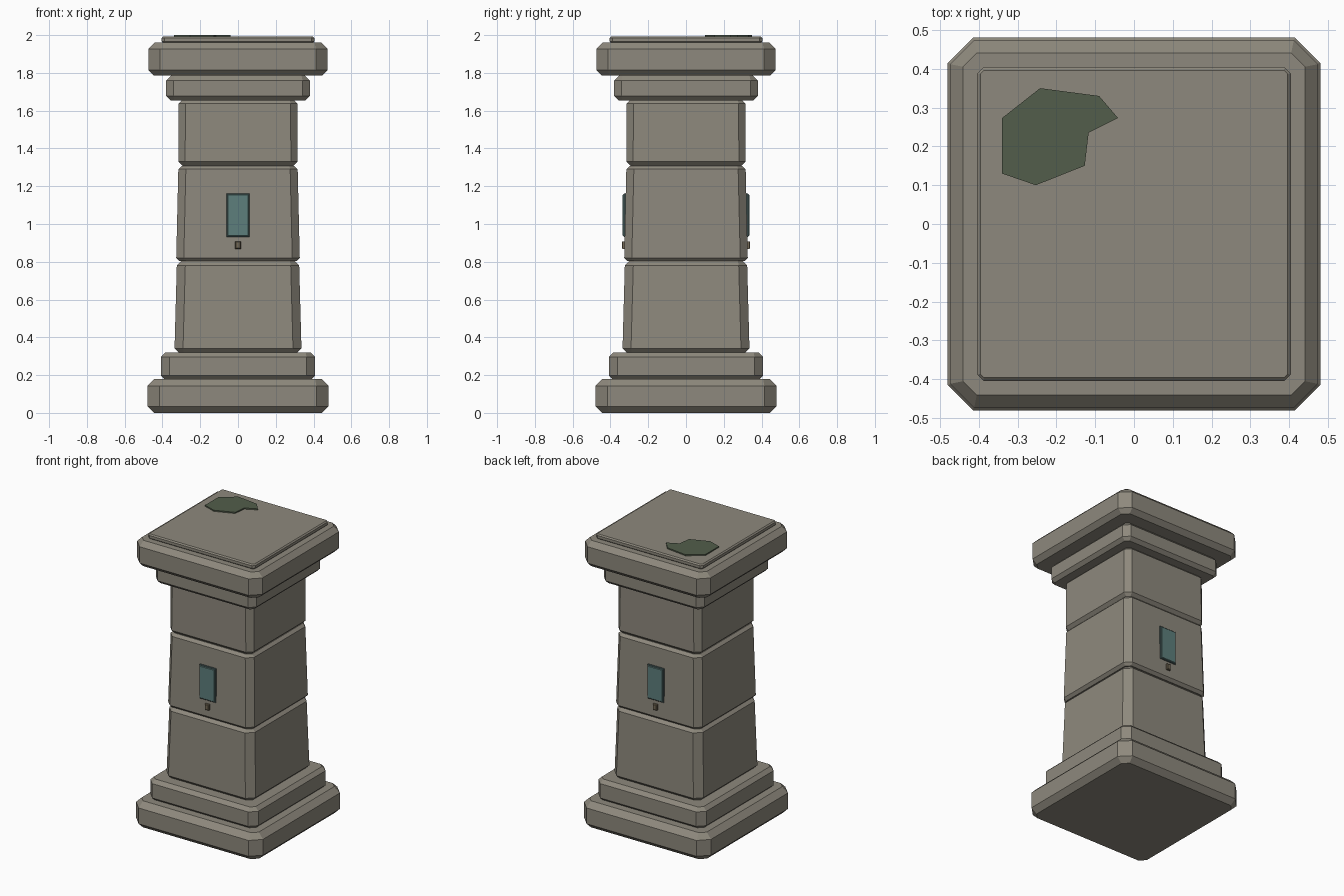
import bpy, bmesh

if "Cube" in bpy.data.objects:
    bpy.data.objects.remove(bpy.data.objects["Cube"])


def material(name, rgb):
    m = bpy.data.materials.new(name)
    m.diffuse_color = (*rgb, 1)
    m.use_nodes = True
    m.node_tree.nodes["Principled BSDF"].inputs["Base Color"].default_value = m.diffuse_color
    return m


STONE = material("stone", (0.27, 0.25, 0.205))
MOSS = material("moss", (0.085, 0.11, 0.07))
GLASS = material("teal_inlay", (0.11, 0.21, 0.20))
FRAME = material("dark_frame", (0.06, 0.10, 0.10))
BRONZE = material("bronze", (0.17, 0.14, 0.09))


def loft(name, rings, mat):
    """Skin a stack of equal-length point loops into a closed flat-shaded solid."""
    bm = bmesh.new()
    loops = [[bm.verts.new(p) for p in ring] for ring in rings]
    n = len(loops[0])
    for a, b in zip(loops, loops[1:]):
        for i in range(n):
            j = (i + 1) % n
            bm.faces.new((a[i], a[j], b[j], b[i]))
    bm.faces.new(loops[0][::-1])
    bm.faces.new(loops[-1])
    bmesh.ops.recalc_face_normals(bm, faces=bm.faces[:])
    me = bpy.data.meshes.new(name)
    bm.to_mesh(me)
    bm.free()
    me.materials.append(mat)
    ob = bpy.data.objects.new(name, me)
    bpy.context.collection.objects.link(ob)
    return ob


def octagon(h, c, z):
    """Square of half width h with corners cut by c."""
    k = h - c
    return [(k, -h, z), (h, -k, z), (h, k, z), (k, h, z),
            (-k, h, z), (-h, k, z), (-h, -k, z), (-k, -h, z)]


def block(name, z0, z1, h0, h1, cut, bot, top):
    """Tapered stone course with chamfered corners, top and bottom edges."""
    loft(name, [octagon(h0 - bot, cut - bot * 0.8, z0),
                octagon(h0, cut, z0 + bot),
                octagon(h1, cut, z1 - top),
                octagon(h1 - top, cut - top * 0.8, z1)], STONE)


# Stone courses: z range, bottom/top half width, corner cut, edge chamfers
block("plinth", 0.0, 0.18, 0.48, 0.48, 0.065, 0.035, 0.037)
block("plinth_step", 0.18, 0.32, 0.408, 0.408, 0.045, 0.018, 0.024)
block("lower_shaft", 0.32, 0.803, 0.336, 0.324, 0.045, 0.022, 0.022)
block("middle_shaft", 0.803, 1.308, 0.327, 0.316, 0.04, 0.018, 0.018)
block("upper_shaft", 1.308, 1.66, 0.316, 0.314, 0.036, 0.022, 0.022)
block("collar", 1.655, 1.785, 0.38, 0.38, 0.038, 0.022, 0.026)
block("cap", 1.785, 1.96, 0.474, 0.474, 0.062, 0.03, 0.033)
block("cap_slab", 1.96, 1.992, 0.404, 0.404, 0.016, 0.006, 0.008)

# Moss patch on the top
patch = [(-0.34, 0.13), (-0.253, 0.1), (-0.127, 0.15), (-0.117, 0.235),
         (-0.041, 0.273), (-0.09, 0.33), (-0.242, 0.35), (-0.34, 0.273)]
loft("moss_patch", [[(x, y, z) for x, y in patch] for z in (1.985, 2.0)], MOSS)


def plaque(name, hw, z0, z1, inner, outer, bevel, side, mat):
    """Upright bevelled plate on the front (side -1) or back (side 1)."""
    def ring(y, d):
        return [(x, side * y, z) for x, z in
                ((-hw + d, z0 + d), (hw - d, z0 + d), (hw - d, z1 - d), (-hw + d, z1 - d))]
    loft(name, [ring(inner, 0), ring(outer - bevel, 0), ring(outer, bevel)], mat)


# Inlay panels and studs on front and back
for side, label in ((-1, "front"), (1, "back")):
    plaque(label + "_panel_frame", 0.062, 0.93, 1.162, 0.30, 0.331, 0.004, side, FRAME)
    plaque(label + "_panel_inlay", 0.056, 0.936, 1.156, 0.31, 0.335, 0.003, side, GLASS)
    plaque(label + "_stud", 0.015, 0.868, 0.908, 0.31, 0.34, 0.004, side, BRONZE)
